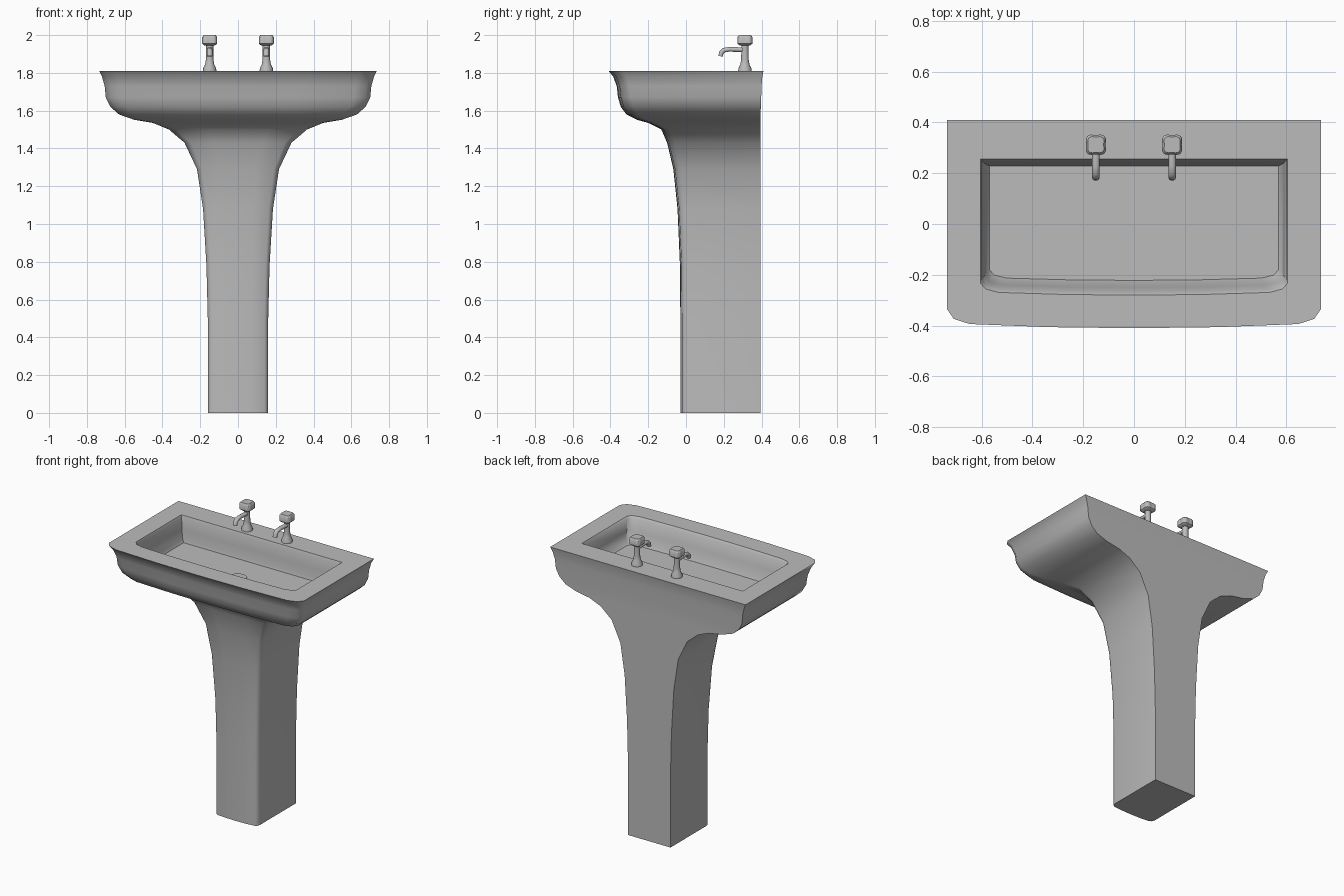
import bpy, bmesh, math
from mathutils import Matrix, Vector

cube = bpy.data.objects.get("Cube")
if cube:
    bpy.data.objects.remove(cube)

ceramic = bpy.data.materials.new("grey ceramic")
ceramic.use_nodes = True
ceramic.diffuse_color = (0.5, 0.5, 0.5, 1)
ceramic.node_tree.nodes["Principled BSDF"].inputs["Base Color"].default_value = (0.5, 0.5, 0.5, 1)


def finish(bm, name, angle=42):
    bmesh.ops.recalc_face_normals(bm, faces=bm.faces)
    mesh = bpy.data.meshes.new(name)
    bm.to_mesh(mesh)
    bm.free()
    mesh.materials.append(ceramic)
    obj = bpy.data.objects.new(name, mesh)
    bpy.context.collection.objects.link(obj)
    bpy.ops.object.select_all(action='DESELECT')
    obj.select_set(True)
    bpy.context.view_layer.objects.active = obj
    bpy.ops.object.shade_smooth_by_angle(angle=math.radians(angle))
    return obj


def loft(bm, rings, cap_start=True, cap_end=True):
    loops = [[bm.verts.new(p) for p in ring] for ring in rings]
    n = len(loops[0])
    for a, b in zip(loops, loops[1:]):
        for i in range(n):
            j = (i + 1) % n
            bm.faces.new((a[i], a[j], b[j], b[i]))
    if cap_start:
        bm.faces.new(loops[0])
    if cap_end:
        bm.faces.new(loops[-1])


# Plan outline: square back, rounded front corners, bowed front edge
FRONT = [(1, .91), (.965, .955), (.88, .98), (.45, .995)]


def outline(z, half, front, back):
    right = [(half, back)] + [(half * u, back + (front - back) * v) for u, v in FRONT]
    pts = right + [(0, front)] + [(-x, y) for x, y in reversed(right)] + [(0, back)]
    return [(x, y, z) for x, y in pts]


# Pedestal flaring into the bowl, over the rim and down to the basin floor
SECTIONS = [
    (0, .16, -.03, .395), (.5, .16, -.03, .395), (.78, .167, -.032, .395),
    (1.08, .185, -.045, .395), (1.29, .217, -.067, .395), (1.43, .283, -.1, .395),
    (1.5, .365, -.13, .395), (1.535, .45, -.2, .395), (1.552, .55, -.26, .395),
    (1.58, .63, -.315, .395), (1.62, .675, -.345, .396), (1.67, .7, -.36, .398),
    (1.73, .706, -.367, .4), (1.78, .72, -.385, .404), (1.81, .735, -.41, .41),
    (1.81, .605, -.28, .255), (1.795, .598, -.268, .249), (1.72, .59, -.25, .24),
    (1.66, .58, -.232, .234), (1.64, .568, -.222, .228),
]
bm = bmesh.new()
loft(bm, [outline(*s) for s in SECTIONS])
finish(bm, "basin_and_pedestal")

# Oval drain plate
bm = bmesh.new()
bmesh.ops.create_cone(bm, cap_ends=True, segments=16, radius1=.052, radius2=.052, depth=.006,
                      matrix=Matrix.Translation((0, .012, 1.642)) @ Matrix.Diagonal((1, .78, 1, 1)))
finish(bm, "drain")

# Taps: turned body, four-lobed handle, hooked spout
BODY = [(1.808, .036), (1.825, .034), (1.845, .024), (1.87, .02), (1.925, .019), (1.955, .019)]
HANDLE = [(1.945, .7), (1.955, 1), (1.99, 1), (2.0, .8)]
SPOUT = [(.31, 1.922), (.23, 1.925), (.2, 1.92), (.187, 1.907), (.183, 1.888)]


def circle(z, radius, n=16, lobe=0.0):
    ring = []
    for i in range(n):
        t = math.tau * i / n
        r = radius * (1 - lobe * math.cos(4 * t))
        ring.append((r * math.cos(t), r * math.sin(t), z))
    return ring


def tap(name, x):
    place = Matrix.Translation((x, .312, 0))
    bm = bmesh.new()
    loft(bm, [circle(z, r) for z, r in BODY])
    bmesh.ops.transform(bm, matrix=place, verts=bm.verts)
    finish(bm, name + "_body")

    bm = bmesh.new()
    loft(bm, [circle(z, .043 * k, 32, .12) for z, k in HANDLE])
    bmesh.ops.transform(bm, matrix=place, verts=bm.verts)
    finish(bm, name + "_handle")

    bm = bmesh.new()
    rings = []
    for i, (y, z) in enumerate(SPOUT):
        a, b = SPOUT[max(i - 1, 0)], SPOUT[min(i + 1, len(SPOUT) - 1)]
        d = Vector((0, b[0] - a[0], b[1] - a[1])).normalized()
        up = Vector((0, d.z, -d.y))
        rings.append([Vector((x, y, z)) + Vector((1, 0, 0)) * .015 * math.cos(t) + up * .013 * math.sin(t)
                      for t in (math.tau * k / 10 for k in range(10))])
    loft(bm, rings)
    finish(bm, name + "_spout")


tap("left_tap", .15)
tap("right_tap", -.15)
